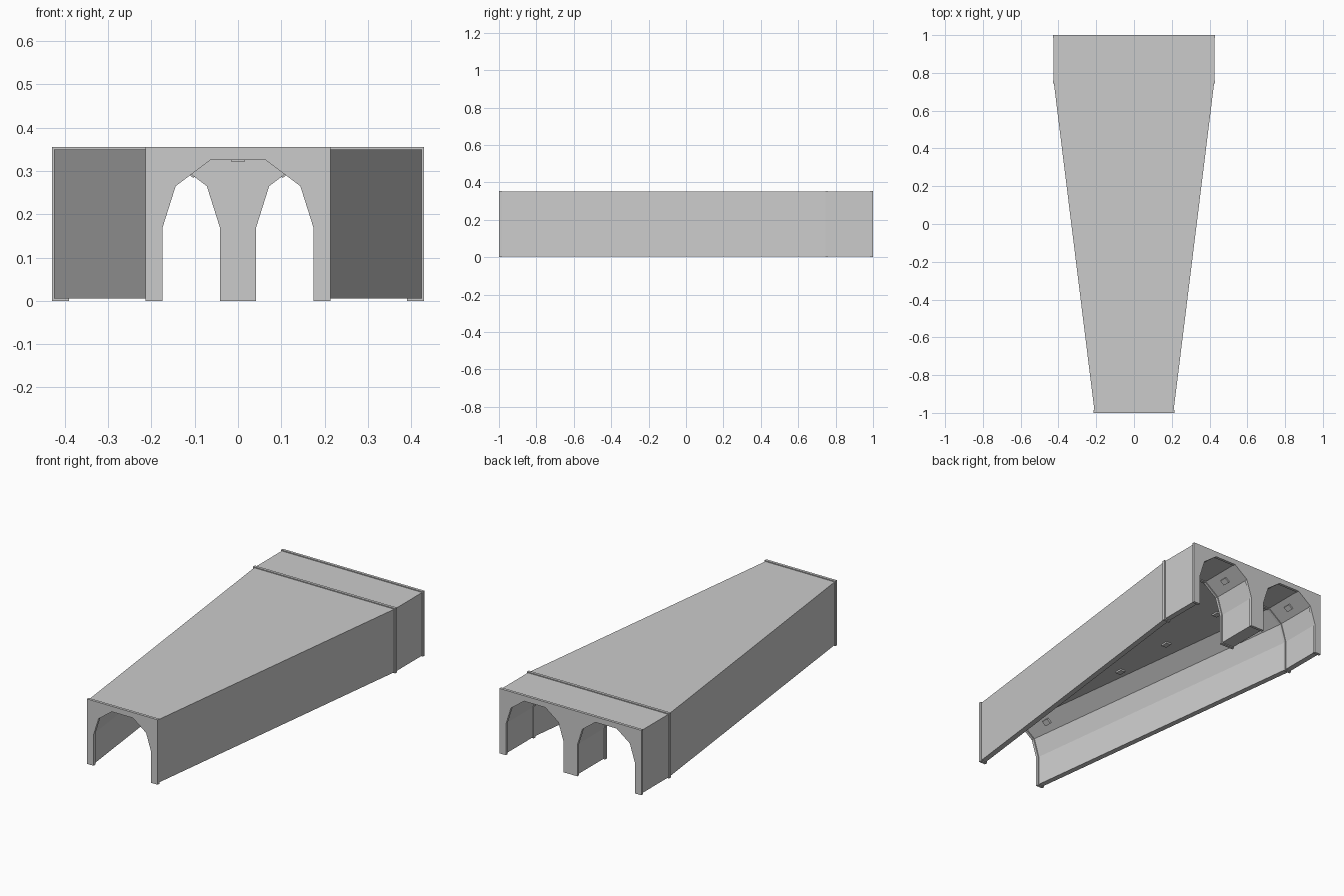
import bpy, bmesh, math
from mathutils import Matrix

old = bpy.data.objects.get("Cube")
if old:
    bpy.data.objects.remove(old, do_unlink=True)

concrete = bpy.data.materials.new("light_grey")
concrete.use_nodes = True
grey = (0.6, 0.6, 0.6, 1)
concrete.diffuse_color = grey
concrete.node_tree.nodes["Principled BSDF"].inputs["Base Color"].default_value = grey

WALL, ARCH, TOP, LIP, RIM = 0.04, 0.174, 0.355, 0.005, 0.015
WIDE = 0.39          # half width of the chamber where it forks
FORK = 0.76


def finish(bm, name):
    bmesh.ops.recalc_face_normals(bm, faces=bm.faces)
    mesh = bpy.data.meshes.new(name)
    bm.to_mesh(mesh)
    bm.free()
    mesh.materials.append(concrete)
    obj = bpy.data.objects.new(name, mesh)
    bpy.context.collection.objects.link(obj)
    return obj


def arch(cx, half, g):
    """Faceted opening, walked from +x to -x; g widens it."""
    side = [(half + g, g), (half + g, 0.17),
            (half - 0.03 + g, 0.265 + g / 2), (half - 0.11 + g / 2, 0.325 + g)]
    return [(cx + x, z) for x, z in side] + [(cx - x, z) for x, z in reversed(side)]


def section(half, g, forked=False):
    """Block outline with one wide arch, or two arches beside a middle pier."""
    w = half + WALL - g
    pts = [(-w, g), (-w, TOP - g), (w, TOP - g), (w, g)]
    if forked:
        cx = half - ARCH
        return pts + arch(cx, ARCH, g) + arch(-cx, ARCH, g)
    return pts + arch(0, half, g)


def loft(name, y0, sec0, y1, sec1):
    bm = bmesh.new()
    a = [bm.verts.new((x, y0, z)) for x, z in sec0]
    b = [bm.verts.new((x, y1, z)) for x, z in sec1]
    bm.faces.new(a)
    bm.faces.new(b[::-1])
    for i in range(len(a)):
        j = (i + 1) % len(a)
        bm.faces.new((a[i], b[i], b[j], a[j]))
    return finish(bm, name)


def prism(name, y0, y1, sec):
    return loft(name, y0, sec, y1, sec)


# Widening chamber and the twin tunnels behind it
loft("tapered_chamber", -1 + RIM / 2, section(ARCH, LIP),
     FORK - RIM / 2, section(WIDE, LIP))
prism("twin_tunnels", FORK - RIM / 2, 1 - RIM / 2, section(WIDE, LIP, True))

# Raised rims at the ends and at the fork
prism("front_rim", -1, -1 + RIM, section(ARCH, 0))
prism("fork_rim", FORK - RIM, FORK, section(WIDE, 0, True))
prism("back_rim", 1 - RIM, 1, section(WIDE, 0, True))


# Small lamps on the ceiling and the sloping haunches
def lamp(name, x, y, z, tilt=0):
    bm = bmesh.new()
    size = Matrix.Diagonal((0.03, 0.04, 0.016, 1))
    place = Matrix.Translation((x, y, z)) @ Matrix.Rotation(tilt, 4, "Y")
    bmesh.ops.create_cube(bm, size=1, matrix=place @ size)
    finish(bm, name)


slope = math.atan2(0.06, 0.08)
for s, label in ((1, "left"), (-1, "right")):
    lamp(f"{label}_entry_lamp", s * 0.122, -0.85, 0.299, s * slope)
    for i, y in enumerate((-0.24, 0.13, 0.54)):
        lamp(f"{label}_chamber_lamp_{i + 1}", s * 0.11, y, 0.329)
    for t, wall in ((1, "outer"), (-1, "inner")):
        lamp(f"{label}_tunnel_{wall}_lamp", s * (WIDE - ARCH + t * 0.106),
             0.87, 0.299, s * t * slope)
lamp("centre_lamp", 0, -0.24, 0.329)
